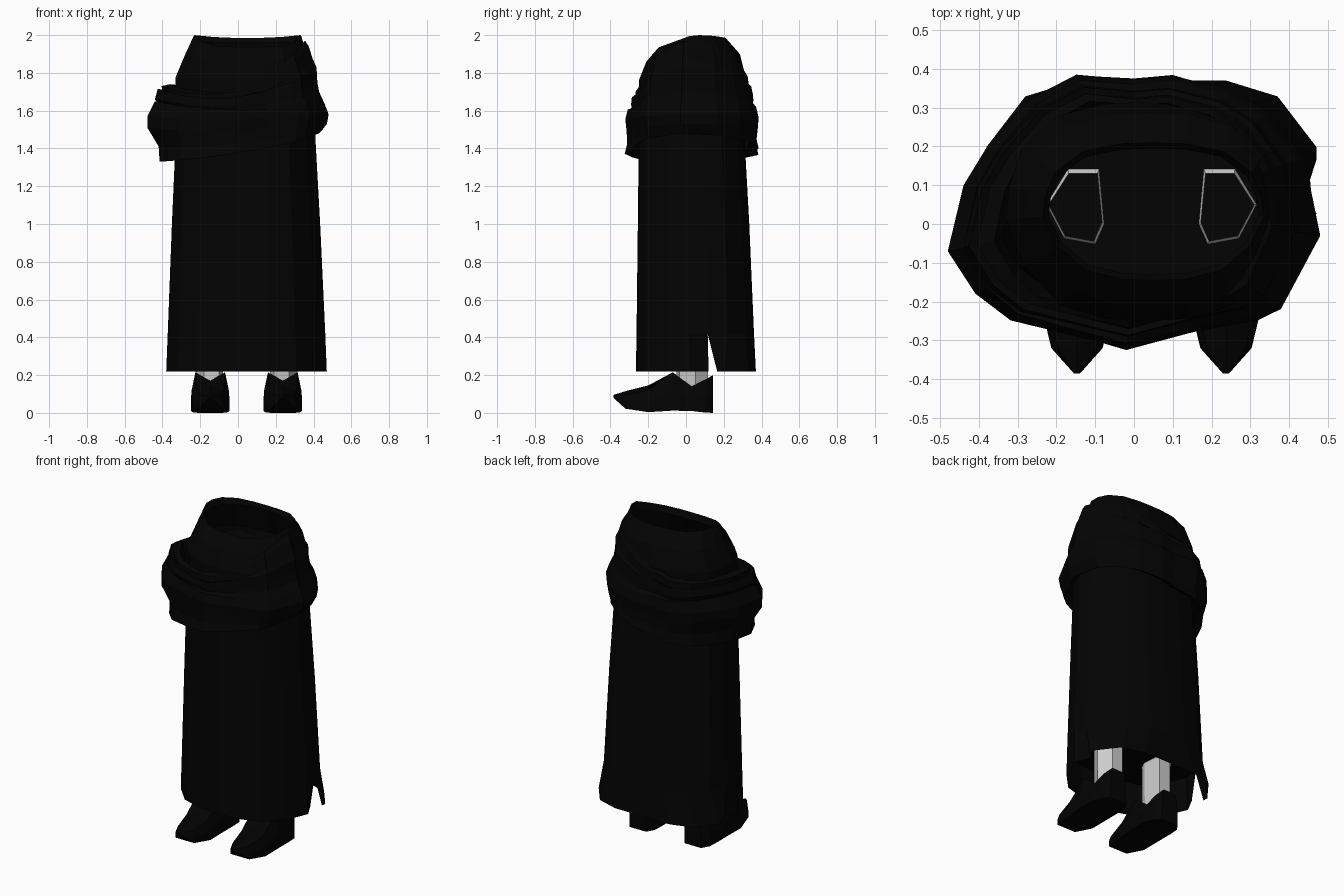
import bpy, bmesh, math

if "Cube" in bpy.data.objects:
    bpy.data.objects.remove(bpy.data.objects["Cube"])


def material(name, v):
    m = bpy.data.materials.new(name)
    m.diffuse_color = (v, v, v, 1)
    m.use_nodes = True
    m.node_tree.nodes["Principled BSDF"].inputs["Base Color"].default_value = m.diffuse_color
    return m


BLACK = material("black cloth", 0.001)
BOOT = material("black leather", 0.0008)
GREY = material("pale grey trousers", 0.6)
MID = 0.045  # body centre line in x


def finish(name, bm, mat):
    bmesh.ops.recalc_face_normals(bm, faces=bm.faces)
    me = bpy.data.meshes.new(name)
    bm.to_mesh(me)
    bm.free()
    me.materials.append(mat)
    ob = bpy.data.objects.new(name, me)
    bpy.context.collection.objects.link(ob)
    return ob


def loft(bm, rings):
    rows = [[bm.verts.new(p) for p in r] for r in rings]
    for a, b in zip(rows, rows[1:]):
        n = len(a)
        for i in range(n):
            j = (i + 1) % n
            bm.faces.new((a[i], a[j], b[j], b[i]))
    return rows


# Robe cross-section: half outline from front centre to back centre, mirrored
half = [(0, -1), (.3, -.98), (.62, -.85), (.87, -.5), (1, -.08), (.98, .21),
        (.89, .56), (.64, .87), (.3, .98)]
outline = half + [(0, 1)] + [(-u, v) for u, v in half[:0:-1]]
SLIT = (5, len(outline) - 5)  # outline indices of the two side slits


def robe_ring(z, x0, x1, y0, y1, tilt=0, dip=0):
    ring = []
    for u, v in outline:
        ring.append(((x0 + x1) / 2 + u * (x1 - x0) / 2,
                     (y0 + y1) / 2 + v * (y1 - y0) / 2,
                     z - tilt * max(0, -v) - dip * max(0, v) ** 3))
    return ring


# Robe body, open at the neck and turned in at the rim
bm = bmesh.new()
rows = loft(bm, [
    robe_ring(.42, -.372, .462, -.262, .36),
    robe_ring(1.0, -.35, .435, -.255, .335),
    robe_ring(1.45, -.33, .41, -.25, .31),
    robe_ring(1.78, -.33, .395, -.25, .315, .02),
    robe_ring(1.9, -.28, .365, -.21, .285, .04),
    robe_ring(2.0, -.235, .335, -.145, .21, .065, .015),
    robe_ring(1.96, -.22, .32, -.13, .195, .065),
    robe_ring(1.8, -.27, .34, -.19, .24, .02),
])
# Lower skirt: the back flap flares outside the front flap at both side slits
hem = robe_ring(.22, -.38, .47, -.265, .37)
flare = {6: (1.0, .46), 7: (.765, .87), 8: (.45, 1.0)}
n = len(outline)
for i, (u, v) in flare.items():
    for k, s in ((i, 1), (n - i, -1)):
        hem[k] = (MID + s * u * .425, .0525 + v * .3175, .22)
front = [bm.verts.new(p) for p in hem]
back = list(front)
for i, s in zip(SLIT, (1, -1)):
    front[i].co = (MID + s * .375, .12, .22)
    back[i] = bm.verts.new((MID + s * .425, .165, .22))
top = rows[0]
for i in range(n):
    j = (i + 1) % n
    low = back if SLIT[0] <= i < SLIT[1] else front
    bm.faces.new((top[i], top[j], low[j], low[i]))
finish("robe", bm, BLACK)

# Lining across the inside of the robe
bm = bmesh.new()
bm.faces.new([bm.verts.new(p) for p in robe_ring(.43, -.37, .46, -.26, .358)])
finish("robe_lining", bm, BLACK)

# Draped shawl: plan outline, scaled ring by ring, low on the left, high on the right
plan = [(-.48, -.07), (-.41, -.18), (-.32, -.25), (-.16, -.29), (-.02, -.325),
        (.16, -.28), (.32, -.25), (.38, -.22), (.48, -.03), (.44, .17),
        (.35, .29), (.25, .35), (.1, .385), (0, .375), (-.15, .388),
        (-.27, .325), (-.38, .2), (-.44, .1)]


def shawl_ring(s_left, s_right, z_left, z_right, sag=0, swell=0):
    ring = []
    for x, y in plan:
        t = (x + .48) / .96
        mid = 4 * t * (1 - t)
        s = s_left + (s_right - s_left) * t + swell * mid
        drop = sag * mid * (1 if y < 0 else .6)
        ring.append((.02 + (x - .02) * s, .04 + (y - .04) * s,
                     z_left + (z_right - z_left) * t - drop))
    return ring


bm = bmesh.new()
loft(bm, [
    shawl_ring(.80, .82, 1.36, 1.50, .02, .04),
    shawl_ring(.87, .89, 1.33, 1.48, .03, .12),
    shawl_ring(.88, .93, 1.41, 1.50, .03, .06),
    shawl_ring(1.0, .98, 1.51, 1.53, .03, -.02),
    shawl_ring(1.0, 1.0, 1.57, 1.58, .02, -.01),
    shawl_ring(.92, .95, 1.65, 1.64, .04, .02),
    shawl_ring(.87, .89, 1.63, 1.70, .05, .02),
    shawl_ring(.92, .87, 1.66, 1.75, .07, .01),
    shawl_ring(.89, .86, 1.715, 1.83, .1, .02),
    shawl_ring(.84, .82, 1.70, 1.87, .12, .02),
    shawl_ring(.85, .77, 1.73, 1.94, .13, .03),
    shawl_ring(.76, .73, 1.74, 1.97, .13, .05),
    shawl_ring(.72, .68, 1.66, 1.92, .13),
])
finish("shawl", bm, BLACK)

# Legs and boots, mirrored about the body centre line
leg_plan = [(-.17, .142), (-.09, .142), (-.077, 0), (-.1, -.052), (-.18, -.037), (-.226, .05)]
# y, half width, sole z, side top z, centre top z
boot_sections = [(-.385, .008, .08, .09, .095), (-.32, .066, .022, .095, .115),
                 (-.2, .095, .004, .12, .145), (-.07, .103, .012, .215, .17),
                 (.03, .101, .01, .14, .14), (.1, .088, .002, .175, .175),
                 (.143, .058, 0, .2, .2)]


def place(p, side):
    return (p[0] if side < 0 else 2 * MID - p[0], p[1], p[2])


for side, label in ((-1, "left"), (1, "right")):
    # Trouser leg with a slightly wider collar at its top
    bm = bmesh.new()
    loft(bm, [[place((-.147 + (x + .147) * s, min(y_max, .045 + (y - .045) * s), z), side)
               for x, y in leg_plan]
              for s, z, y_max in ((.94, .08, .116), (.97, .2, .116), (.98, .415, .116),
                                  (1, .432, 1), (.92, .45, .13))])
    finish(label + "_leg", bm, GREY)

    bm = bmesh.new()
    rings = []
    for y, w, z0, zs, zc in boot_sections:
        zm = z0 + (zs - z0) * .5
        shape = [(-w, z0), (-.97 * w, zm), (-.76 * w, zs), (0, zc),
                 (.76 * w, zs), (.97 * w, zm), (w, z0)]
        rings.append([place((-.147 + x, y, z), side) for x, z in shape])
    rows = loft(bm, rings)
    bm.faces.new(rows[0])
    bm.faces.new(rows[-1])
    finish(label + "_boot", bm, BOOT)
